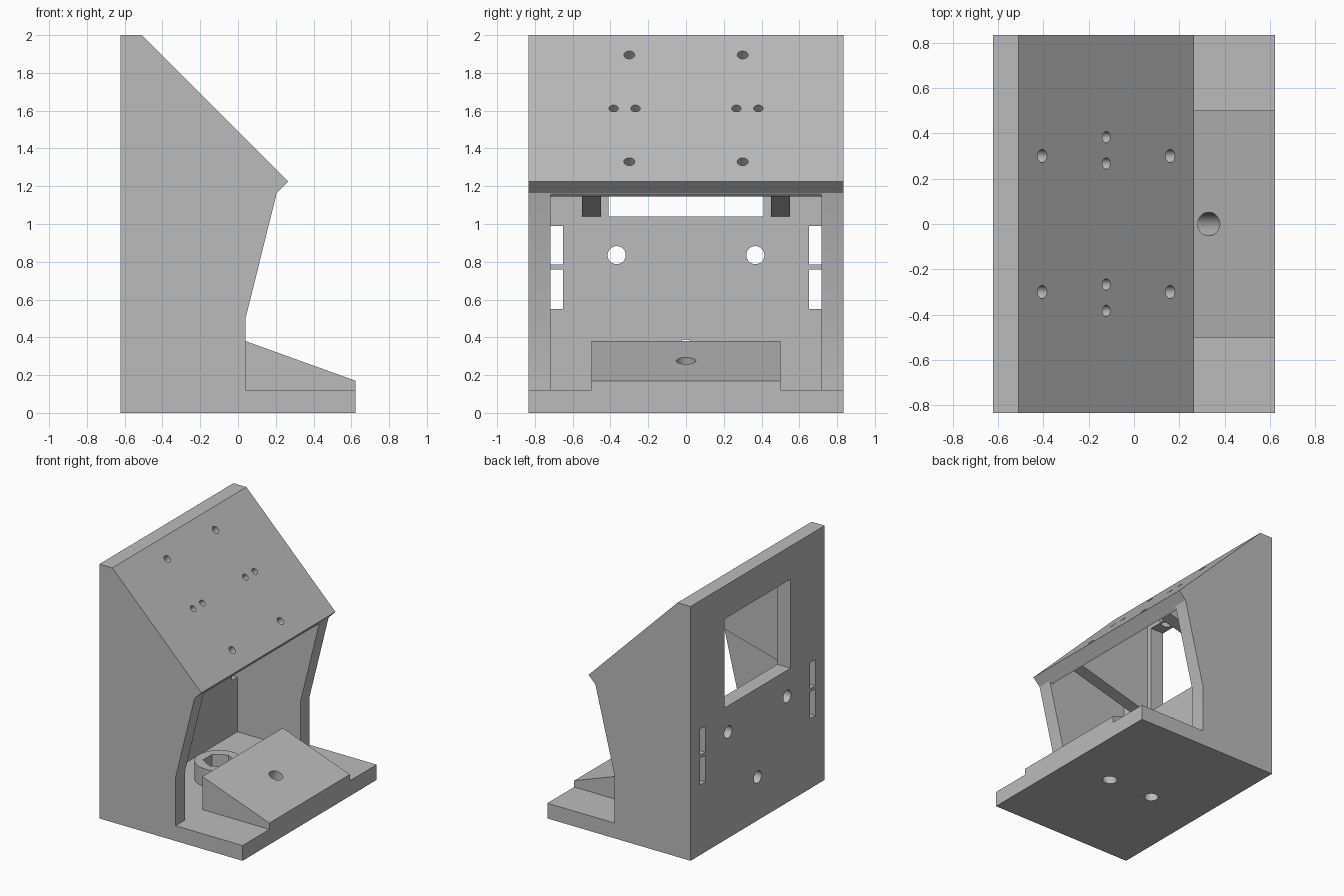
import bpy, bmesh, math
from mathutils import Vector

old = bpy.data.objects.get("Cube")
if old:
    bpy.data.objects.remove(old, do_unlink=True)

grey = bpy.data.materials.new("plain grey")
grey.use_nodes = True
colour = (0.5, 0.5, 0.5, 1)
grey.diffuse_color = colour
grey.node_tree.nodes["Principled BSDF"].inputs["Base Color"].default_value = colour

HALF = 0.833       # half width of the stand
WALL = 0.115       # wall thickness
X0, X1 = -0.623, 0.623
BACK = X0 + WALL   # inner face of the back wall
FLOOR = 0.12
UP = Vector((0, 0, 1))
ALONG_X = Vector((1, 0, 0))
PLATE_NORMAL = Vector((1, 0, 1)).normalized()


def finish(name, bm):
    bmesh.ops.recalc_face_normals(bm, faces=bm.faces)
    mesh = bpy.data.meshes.new(name)
    bm.to_mesh(mesh)
    bm.free()
    mesh.materials.append(grey)
    obj = bpy.data.objects.new(name, mesh)
    bpy.context.collection.objects.link(obj)
    return obj


def prism(name, profile, y0, y1):
    """Extrude an (x, z) profile along y."""
    bm = bmesh.new()
    face = bm.faces.new([bm.verts.new((x, y0, z)) for x, z in profile])
    new = bmesh.ops.extrude_face_region(bm, geom=[face])["geom"]
    verts = [v for v in new if isinstance(v, bmesh.types.BMVert)]
    bmesh.ops.translate(bm, verts=verts, vec=(0, y1 - y0, 0))
    return finish(name, bm)


def box(name, x0, x1, y0, y1, z0, z1):
    return prism(name, [(x0, z0), (x1, z0), (x1, z1), (x0, z1)], y0, y1)


def rod(name, start, axis, length, radius, sides=32):
    """Cylinder from a start point along an axis."""
    bm = bmesh.new()
    bmesh.ops.create_cone(bm, cap_ends=True, segments=sides, radius1=radius,
                          radius2=radius, depth=length)
    rot = UP.rotation_difference(axis).to_matrix().to_4x4()
    bmesh.ops.transform(bm, matrix=rot, verts=bm.verts)
    bmesh.ops.translate(bm, verts=bm.verts, vec=Vector(start) + axis * length / 2)
    return finish(name, bm)


def cut(obj, cutters):
    for c in cutters:
        mod = obj.modifiers.new("cut", "BOOLEAN")
        mod.operation, mod.solver, mod.object = "DIFFERENCE", "EXACT", c
        bpy.context.view_layer.objects.active = obj
        bpy.ops.object.modifier_apply(modifier=mod.name)


# Stand: outer silhouette, then hollowed from the open side
stand = prism("stand", [(X0, 0), (X1, 0), (X1, FLOOR), (0.04, FLOOR), (0.04, 0.5),
                        (0.205, 1.165), (0.265, 1.225), (-0.51, 2), (X0, 2)], -HALF, HALF)
inner = HALF - WALL
cutters = [prism("cavity_cutter", [(BACK, FLOOR), (0.7, FLOOR), (0.7, 1.1), (0.3, 1.25),
                                   (0.185, 1.145), (BACK, 1.33 - BACK)], -inner, inner)]

# Back wall openings: window, cable slots and round holes
cutters.append(box("window_cutter", X0 - 0.1, BACK + 0.01, -0.41, 0.41, 1.04, 1.74))
for s in (-1, 1):
    y0, y1 = sorted((s * 0.65, s * (inner - 0.001)))
    for z0, z1 in ((0.55, 0.76), (0.785, 0.99)):
        cutters.append(box("slot_cutter", X0 - 0.1, BACK + 0.01, y0, y1, z0, z1))
for y, z in ((-0.367, 0.835), (0.367, 0.835), (0, 0.34)):
    cutters.append(rod("wall_hole_cutter", (X0 - 0.1, y, z), ALONG_X, WALL + 0.15, 0.048))

# Mounting holes square to the sloping plate
for s in (-1, 1):
    for x, y, r in ((-0.405, 0.3, 0.029), (0.16, 0.3, 0.029),
                    (-0.122, 0.267, 0.025), (-0.122, 0.383, 0.025)):
        start = Vector((x, s * y, 1.49 - x)) + PLATE_NORMAL * 0.05
        cutters.append(rod("plate_hole_cutter", start, -PLATE_NORMAL, 0.35, r))

# Tilted hole through the wedge, and bolt hole through the floor
tilt = Vector((0.21, 0, 0.58)).normalized()
wedge_hole = rod("wedge_hole_cutter", Vector((0.33, 0, 0.275)) + tilt * 0.1, -tilt, 0.5, 0.052)
bolt_hole = rod("bolt_hole_cutter", (-0.165, 0, -0.1), UP, 0.5, 0.052)
cutters += [wedge_hole, bolt_hole]
cut(stand, cutters)

# Sloping wedge on the base
wedge = prism("wedge", [(0.04, FLOOR), (X1, FLOOR), (X1, 0.17), (0.04, 0.38)], -0.5, 0.5)
cut(wedge, [wedge_hole])

# Round boss with a hexagonal nut socket
boss = rod("nut_boss", (-0.165, 0, FLOOR), UP, 0.14, 0.175, 48)
socket = rod("socket_cutter", (-0.165, 0, 0), UP, 0.5, 0.115, 6)
cut(boss, [socket])

# Gussets bracing the plate against the back wall
gussets = []
for side, s in (("left", 1), ("right", -1)):
    gussets.append(prism("gusset_" + side, [(BACK, 1.04), (0.12, 1.21), (BACK, 1.33 - BACK)],
                         s * 0.45, s * 0.55))

for c in cutters + [socket]:
    bpy.data.objects.remove(c, do_unlink=True)

bpy.ops.object.select_all(action="DESELECT")
for obj in [stand, wedge, boss] + gussets:
    obj.select_set(True)
bpy.context.view_layer.objects.active = stand
bpy.ops.object.shade_smooth_by_angle(angle=math.radians(30))
